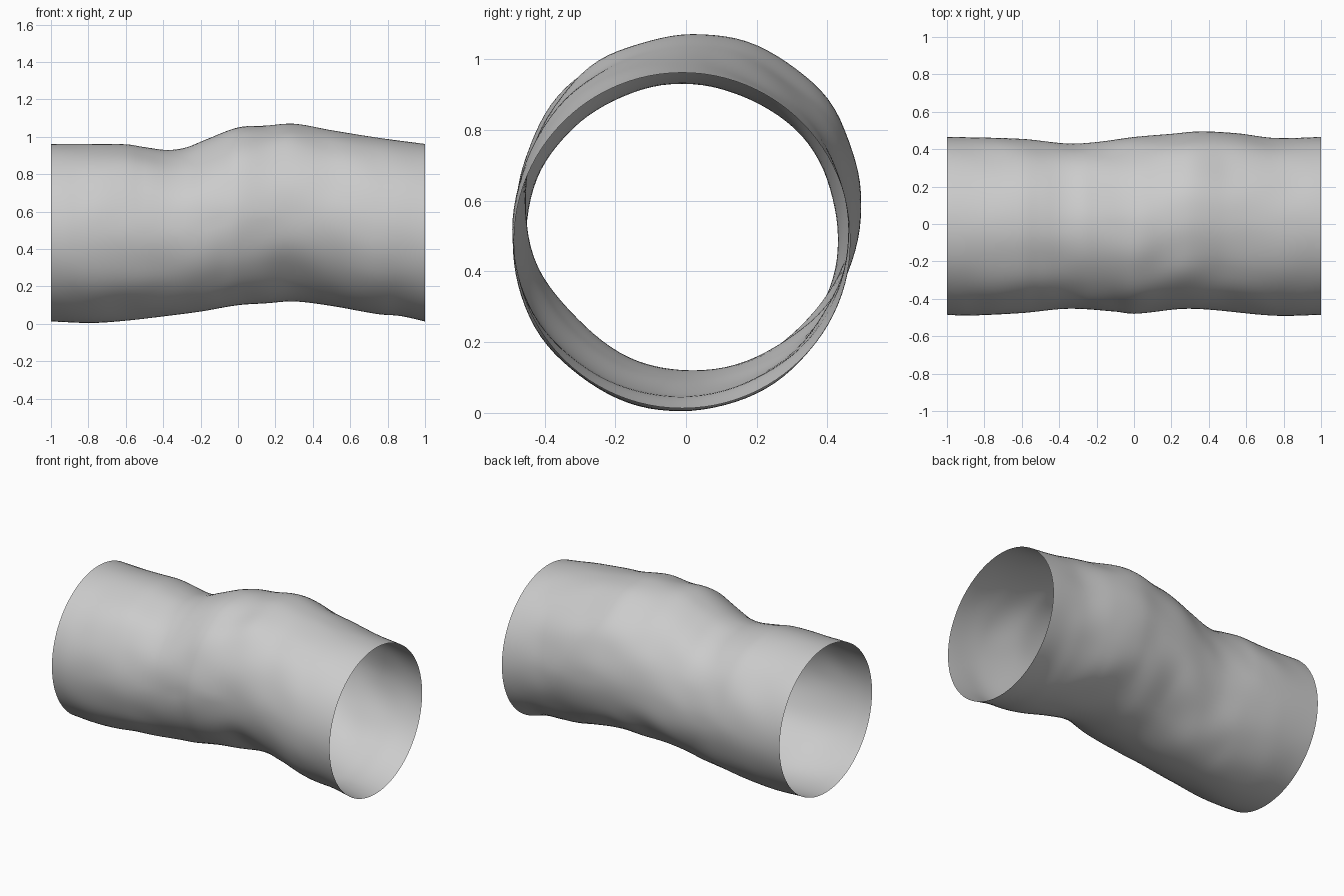
import bpy, bmesh, math
from mathutils import Vector, noise

cube = bpy.data.objects.get("Cube")
if cube:
    bpy.data.objects.remove(cube, do_unlink=True)

# Outline of the sleeve along its length: (x, offset)
TOP = [(-1, .962), (-.6, .96), (-.5, .945), (-.38, .93), (-.28, .942), (-.18, .982),
       (0, 1.05), (.15, 1.06), (.3, 1.07), (.5, 1.035), (.75, .995), (1, .962)]
BOTTOM = [(-1, .013), (-.78, .005), (-.6, .017), (-.4, .04), (-.2, .066), (0, .1),
          (.15, .11), (.3, .12), (.5, .096), (.75, .052), (.87, .042), (1, .013)]
FRONT = [(-1, -.485), (-.9, -.49), (-.6, -.476), (-.35, -.453), (-.1, -.468),
         (0, -.48), (.3, -.453), (.75, -.49), (1, -.486)]
BACK = [(-1, .466), (-.6, .455), (-.35, .43), (-.2, .438), (0, .465), (.2, .482),
        (.35, .495), (.55, .485), (.75, .46), (1, .465)]
RINGS, SIDES = 80, 96


def smooth_curve(points, x):
    """Smooth curve through the points, evaluated at x."""
    def slope(i):
        a, b = points[max(i - 1, 0)], points[min(i + 1, len(points) - 1)]
        return (b[1] - a[1]) / (b[0] - a[0])
    i = max(k for k in range(len(points) - 1) if points[k][0] <= x or k == 0)
    (x0, v0), (x1, v1) = points[i], points[i + 1]
    w = x1 - x0
    t = (x - x0) / w
    bend = t * t * (3 - 2 * t)
    return (v0 + (v1 - v0) * bend + w * slope(i) * t * (1 - t) ** 2
            - w * slope(i + 1) * t * t * (1 - t))


def ring_point(x, angle):
    top, bottom, front, back = (smooth_curve(c, x) for c in (TOP, BOTTOM, FRONT, BACK))
    c, s = math.cos(angle), math.sin(angle)
    # Soft dents, fading at the open ends and on the outline
    dent = noise.noise(Vector((x * 4, c * 2, s * 2))) * .015
    dent *= abs(math.sin(2 * angle)) * (1 - x ** 4)
    y = (front + back) / 2 + c * ((back - front) / 2 + dent)
    z = (top + bottom) / 2 + s * ((top - bottom) / 2 + dent)
    return x, y, z


# Open, single-walled sleeve
bm = bmesh.new()
rings = [[bm.verts.new(ring_point(-1 + 2 * i / RINGS, math.tau * j / SIDES))
          for j in range(SIDES)] for i in range(RINGS + 1)]
for a, b in zip(rings, rings[1:]):
    for j in range(SIDES):
        k = (j + 1) % SIDES
        bm.faces.new((a[j], a[k], b[k], b[j])).smooth = True
bm.normal_update()
probe = bm.faces[:][0] if bm.faces.ensure_lookup_table() is None else None
if probe.normal.y * probe.calc_center_median().y < 0:
    bmesh.ops.reverse_faces(bm, faces=bm.faces[:])

mesh = bpy.data.meshes.new("sleeve")
bm.to_mesh(mesh)
bm.free()
sleeve = bpy.data.objects.new("sleeve", mesh)
bpy.context.collection.objects.link(sleeve)

# Plain light grey
grey = bpy.data.materials.new("light grey")
grey.use_nodes = True
colour = (.6, .6, .6, 1)
grey.diffuse_color = colour
grey.node_tree.nodes["Principled BSDF"].inputs["Base Color"].default_value = colour
mesh.materials.append(grey)
